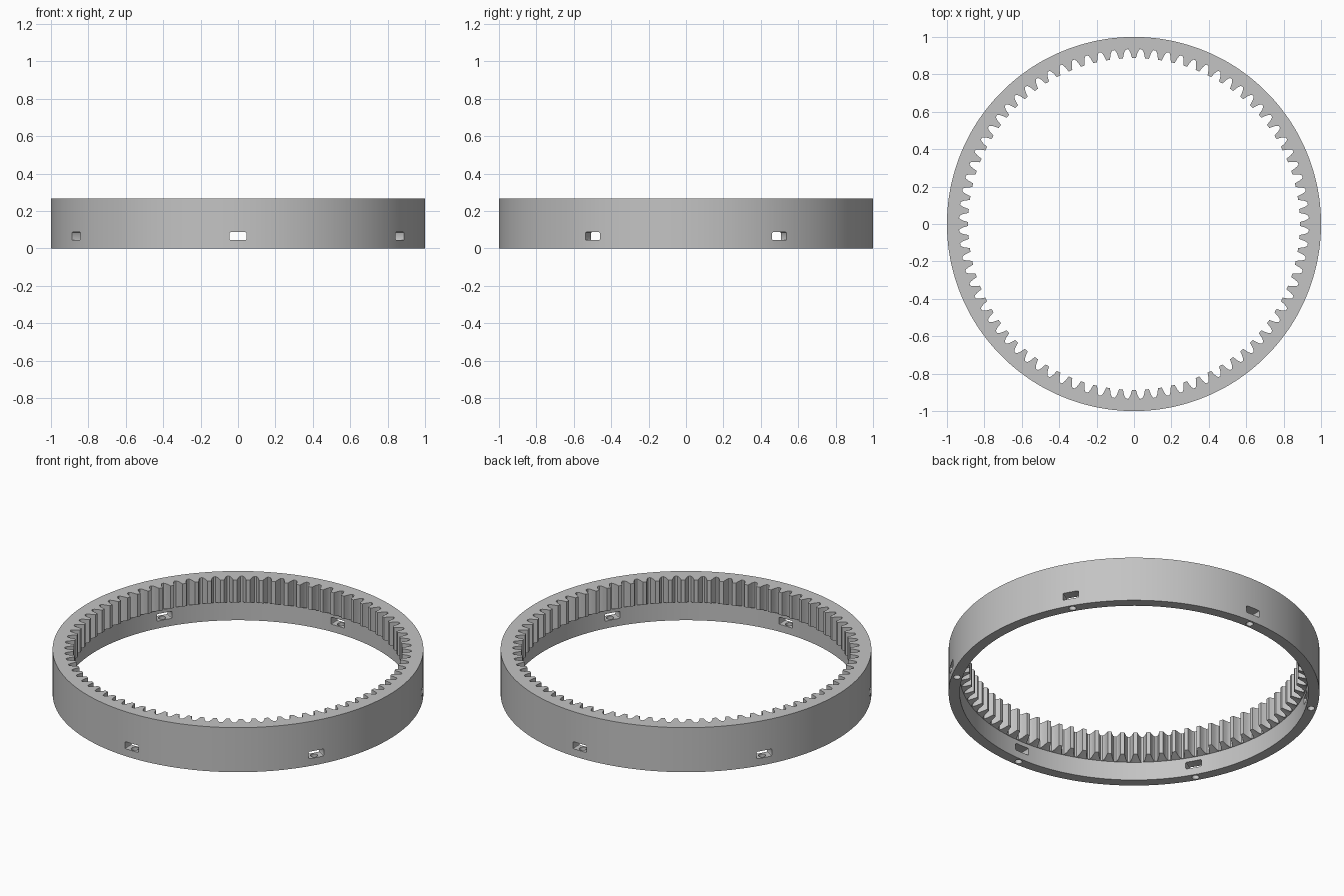
import bpy, bmesh, math
from mathutils import Matrix

cube = bpy.data.objects.get("Cube")
if cube:
    bpy.data.objects.remove(cube, do_unlink=True)

HEIGHT, BORE, TEETH, SLOTS = 0.265, 0.94, 80, 6
TIP, ROOT = 0.887, 0.935
TIP_Z, ROOT_Z = 0.13, 0.11

grey = bpy.data.materials.new("plain grey")
grey.use_nodes = True
grey.diffuse_color = (0.55, 0.55, 0.55, 1)
grey.node_tree.nodes["Principled BSDF"].inputs["Base Color"].default_value = (0.55, 0.55, 0.55, 1)


def make_object(name, bm):
    bmesh.ops.recalc_face_normals(bm, faces=bm.faces)
    mesh = bpy.data.meshes.new(name)
    bm.to_mesh(mesh)
    bm.free()
    mesh.materials.append(grey)
    obj = bpy.data.objects.new(name, mesh)
    bpy.context.collection.objects.link(obj)
    return obj


# Half a tooth: fraction of the pitch from the tooth centre, and radius
half = [(0.15, TIP), (0.20, 0.90), (0.26, 0.915), (0.34, 0.928), (0.42, ROOT)]
tooth = [(-f, r) for f, r in reversed(half)] + half
pitch = 2 * math.pi / TEETH
outline = [(math.pi / 2 + (i + f) * pitch, r) for i in range(TEETH) for f, r in tooth]


def under_tooth(r):
    return ROOT_Z + (TIP_Z - ROOT_Z) * (ROOT - r) / (ROOT - TIP)


# Toothed ring: closed loops skinned around the section
bm = bmesh.new()
sections = [
    lambda r: (1, 0), lambda r: (1, HEIGHT), lambda r: (r, HEIGHT),
    lambda r: (r, under_tooth(r)), lambda r: (BORE, ROOT_Z), lambda r: (BORE, 0),
]
loops = []
for section in sections:
    loop = []
    for a, r in outline:
        rad, z = section(r)
        loop.append(bm.verts.new((rad * math.cos(a), rad * math.sin(a), z)))
    loops.append(loop)
count = len(outline)
for k, lower in enumerate(loops):
    upper = loops[(k + 1) % len(loops)]
    for i in range(count):
        j = (i + 1) % count
        bm.faces.new((lower[i], lower[j], upper[j], upper[i]))
ring = make_object("ring_gear", bm)

# Cutters: rounded slots through the wall and screw holes from below
slot_bm, hole_bm = bmesh.new(), bmesh.new()
for i in range(SLOTS):
    turn = Matrix.Rotation(math.pi / 2 + i * 2 * math.pi / SLOTS, 4, 'Z')
    slot = turn @ Matrix.Translation((0.97, 0, 0.065)) @ Matrix.Diagonal((0.16, 0.09, 0.042, 1))
    made = bmesh.ops.create_cube(slot_bm, size=1, matrix=slot)["verts"]
    radial = turn.col[0].xyz
    edges = {e for v in made for e in v.link_edges
             if abs((e.verts[0].co - e.verts[1].co).normalized().dot(radial)) > 0.9}
    bmesh.ops.bevel(slot_bm, geom=list(edges), offset=0.006, segments=2,
                    profile=0.5, affect='EDGES')
    bmesh.ops.create_cone(hole_bm, cap_ends=True, segments=24, radius1=0.02, radius2=0.02,
                          depth=0.08, matrix=turn @ Matrix.Translation((0.97, 0, 0.025)))

bpy.context.view_layer.objects.active = ring
for name, cutter_bm in (("slot_cutter", slot_bm), ("hole_cutter", hole_bm)):
    cutter = make_object(name, cutter_bm)
    cutter.hide_render = True
    mod = ring.modifiers.new(name, 'BOOLEAN')
    mod.operation = 'DIFFERENCE'
    mod.solver = 'EXACT'
    mod.object = cutter
    bpy.ops.object.modifier_apply(modifier=mod.name)
    bpy.data.objects.remove(cutter, do_unlink=True)

# Smooth round walls, sharp rims
bpy.ops.object.select_all(action='DESELECT')
ring.select_set(True)
bpy.ops.object.shade_smooth_by_angle(angle=math.radians(25))
